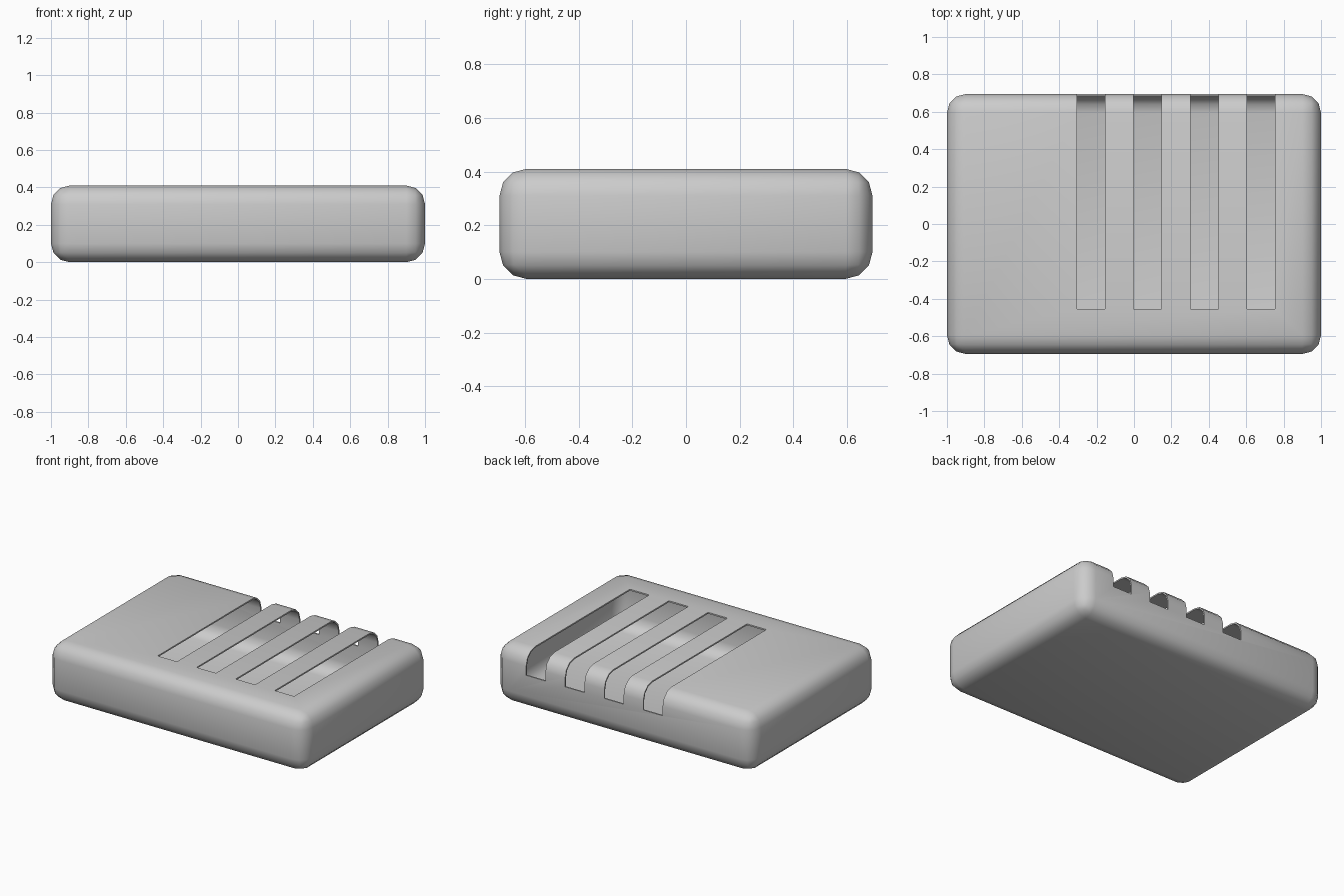
import bpy, math

if "Cube" in bpy.data.objects:
    bpy.data.objects.remove(bpy.data.objects["Cube"])

W, D, H = 2.0, 1.39, 0.41


def box(name, lo, hi):
    bpy.ops.mesh.primitive_cube_add(size=1)
    ob = bpy.context.object
    ob.name = name
    for v in ob.data.vertices:
        v.co = [lo[i] + (v.co[i] + 0.5) * (hi[i] - lo[i]) for i in range(3)]
    return ob


# slot cutters: open through the top and the back
cutters = [box("slot_cutter", (x, -0.455, 0.245), (x + 0.15, 0.9, 0.6))
           for x in (-0.305, -0.003, 0.301, 0.604)]

# hollow rounded casing
shell = box("casing", (-W / 2, -D / 2, 0), (W / 2, D / 2, H))
bevel = shell.modifiers.new("round", 'BEVEL')
bevel.width = 0.1
bevel.segments = 3
bevel.limit_method = 'NONE'
wall = shell.modifiers.new("wall", 'SOLIDIFY')
wall.thickness = 0.01
wall.offset = -1
for c in cutters:
    cut = shell.modifiers.new("slot", 'BOOLEAN')
    cut.operation = 'DIFFERENCE'
    cut.solver = 'EXACT'
    cut.object = c

bpy.context.view_layer.objects.active = shell
for m in list(shell.modifiers):
    bpy.ops.object.modifier_apply(modifier=m.name)
for c in cutters:
    bpy.data.objects.remove(c, do_unlink=True)

# smooth rounded edges, crisp slot rims
shell.select_set(True)
bpy.ops.object.shade_smooth_by_angle(angle=math.radians(40))
